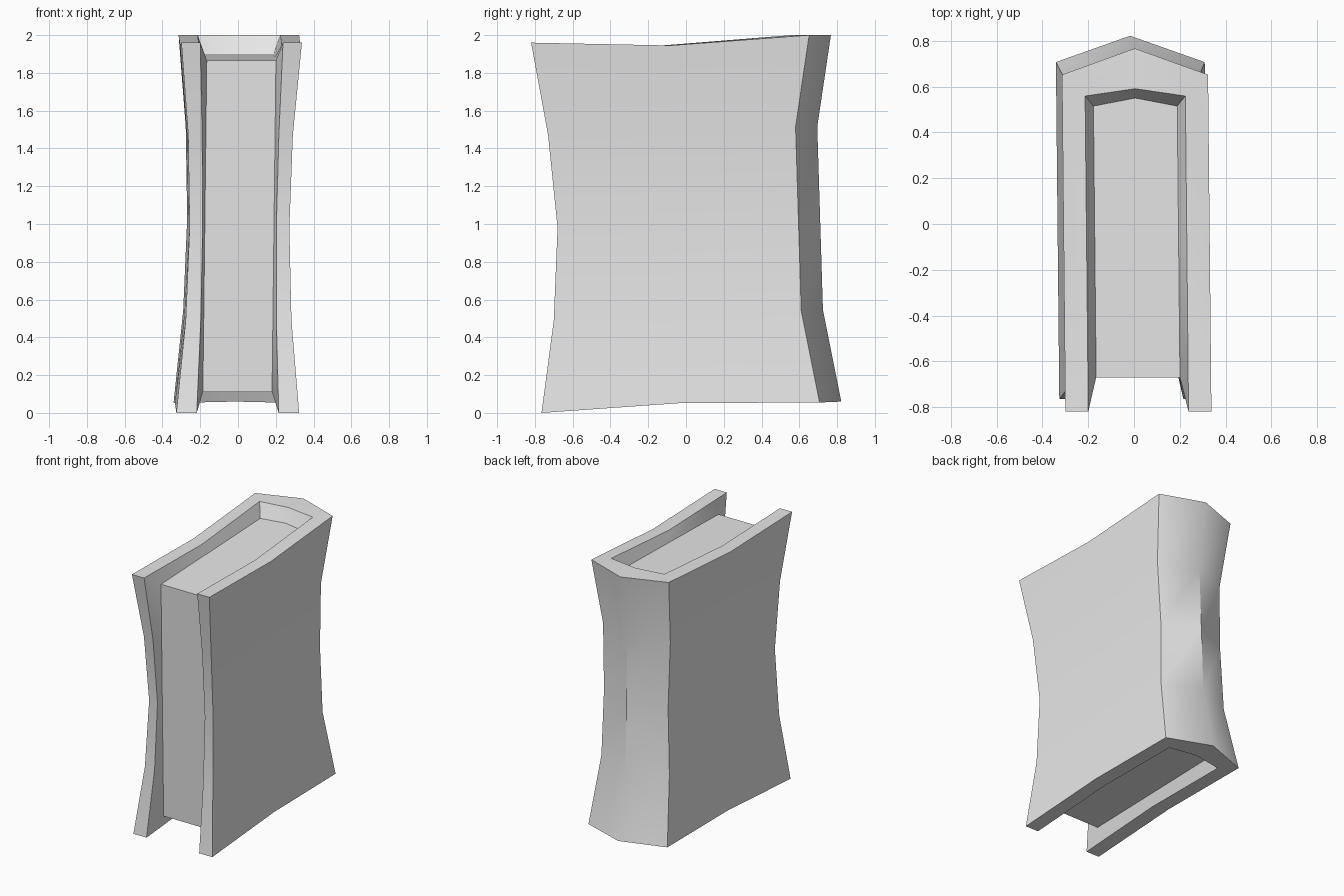
import bpy, bmesh, math

cube = bpy.data.objects.get("Cube")
if cube:
    bpy.data.objects.remove(cube, do_unlink=True)

grey = bpy.data.materials.new("plain grey")
grey.use_nodes = True
grey.diffuse_color = (0.8, 0.8, 0.8, 1)
grey.node_tree.nodes["Principled BSDF"].inputs["Base Color"].default_value = (0.8, 0.8, 0.8, 1)

# Columns run from one fore edge around the spine to the other; rows run upward
SIDE = [1, 1, 1, 0, -1, -1, -1]
DEPTH = [0, 1, 2, 3, 2, 1, 0]      # fore edge, middle, spine corner, spine ridge
ROWS = 5

# Pinched shape of the cover, row by row
FRONT_Y = [-0.765, -0.70, -0.68, -0.73, -0.82]
BACK_Y = [0.707, 0.61, 0.595, 0.58, 0.652]
OUTER_W = [0.325, 0.28, 0.264, 0.277, 0.319]
INNER_W = [0.217, 0.20, 0.195, 0.203, 0.219]
BOTTOM_Z = [0.0, 0.052, 0.055, 0.06]
TOP_Z = [1.96, 1.945, 2.0, 2.0]


def mix(a, b, t):
    return a + (b - a) * t


def lean(y, t):
    """Slight sideways twist of the whole book."""
    return mix(-0.009, 0.011, t) - 0.01 * y


def cover_point(col, row, width, inset, ridge):
    t, d = row / (ROWS - 1), DEPTH[col]
    back = BACK_Y[row] - inset
    y = back + ridge if d == 3 else mix(FRONT_Y[row], back, d / 2)
    return (SIDE[col] * width[row] + lean(y, t), y, mix(BOTTOM_Z[d], TOP_Z[d], t))


def outer(col, row):
    return cover_point(col, row, OUTER_W, 0, 0.115)


def inner(col, row):
    return cover_point(col, row, INNER_W, 0.093, 0.032)


def page(col, row):
    t, d = row / (ROWS - 1), DEPTH[col]
    back = mix(0.567, 0.515, t)
    y = back + 0.035 if d == 3 else mix(mix(-0.61, -0.67, t), back, d / 2)
    low, high = mix(0.11, 0.15, min(d, 2) / 2), mix(1.865, 1.9, min(d, 2) / 2)
    return (SIDE[col] * 0.183 + lean(y, t), y, mix(low, high, t))


def finish(bm, name):
    bmesh.ops.recalc_face_normals(bm, faces=bm.faces)
    mesh = bpy.data.meshes.new(name)
    bm.to_mesh(mesh)
    bm.free()
    obj = bpy.data.objects.new(name, mesh)
    bpy.context.collection.objects.link(obj)
    mesh.materials.append(grey)
    bpy.ops.object.select_all(action='DESELECT')
    obj.select_set(True)
    bpy.context.view_layer.objects.active = obj
    bpy.ops.object.shade_smooth_by_angle(angle=math.radians(45))


# Cover: outer shell, flat rim and sloping walls down to the pages
bm = bmesh.new()
shell = {(c, r): bm.verts.new(outer(c, r)) for c in range(7) for r in range(ROWS)}
for c in range(6):
    for r in range(ROWS - 1):
        bm.faces.new([shell[k] for k in ((c, r), (c + 1, r), (c + 1, r + 1), (c, r + 1))])

top = ROWS - 1
rim = [(c, top) for c in range(7)] + [(6, r) for r in range(top - 1, 0, -1)]
rim += [(c, 0) for c in range(6, -1, -1)] + [(0, r) for r in range(1, top)]
loops = [[shell[k] for k in rim]]
for place in (inner, page):
    loops.append([bm.verts.new(place(*k)) for k in rim])
for a, b in zip(loops, loops[1:]):
    for i in range(len(rim)):
        j = (i + 1) % len(rim)
        bm.faces.new((a[i], a[j], b[j], b[i]))
finish(bm, "cover")

# Page block: straight five-sided prism
bm = bmesh.new()
corners = (0, 2, 3, 4, 6)
low = [bm.verts.new(page(c, 0)) for c in corners]
high = [bm.verts.new(page(c, top)) for c in corners]
bm.faces.new(low)
bm.faces.new(high)
for i in range(5):
    j = (i + 1) % 5
    bm.faces.new((low[i], low[j], high[j], high[i]))
finish(bm, "page_block")
